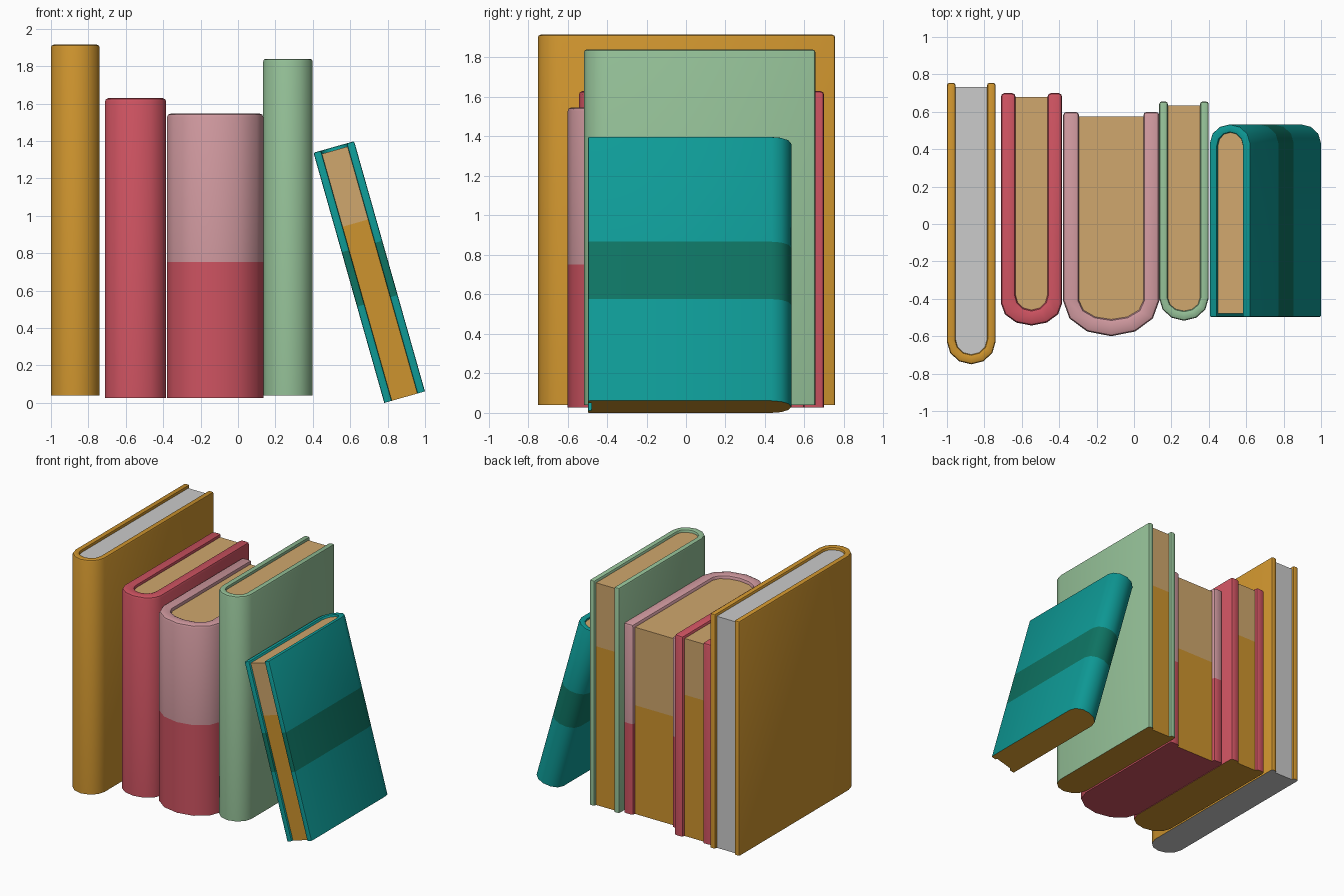
import bpy, bmesh, math
from mathutils import Vector

if "Cube" in bpy.data.objects:
    bpy.data.objects.remove(bpy.data.objects["Cube"])


def material(name, r, g, b):
    lin = [((c / 255 + 0.055) / 1.055) ** 2.4 if c > 10 else c / 255 / 12.92 for c in (r, g, b)]
    m = bpy.data.materials.new(name)
    m.diffuse_color = (*lin, 1)
    m.use_nodes = True
    m.node_tree.nodes["Principled BSDF"].inputs["Base Color"].default_value = m.diffuse_color
    return m


MUSTARD = material("mustard", 206, 148, 46)
RED = material("rose_red", 206, 83, 97)
PINK = material("dusty_pink", 208, 153, 159)
GREEN = material("sage_green", 148, 192, 151)
TEAL = material("teal", 14, 154, 150)
DARK = material("dark_green", 14, 116, 99)
TAN = material("paper_tan", 208, 167, 109)
GREY = material("paper_grey", 203, 203, 203)


def outline(width, back, tip, depth, n=6):
    """U-shaped line: straight sides and a rounded spine end."""
    s = math.copysign(1, back - tip)
    h = width / 2
    arc = [(-h * math.cos(math.pi * i / n), tip + s * depth * (1 - math.sin(math.pi * i / n)))
           for i in range(n + 1)]
    return [(-h, back)] + arc + [(h, back)]


def raise_profile(bm, height):
    """Extrude the flat profile upward."""
    res = bmesh.ops.extrude_face_region(bm, geom=bm.faces[:])
    verts = [v for v in res["geom"] if isinstance(v, bmesh.types.BMVert)]
    bmesh.ops.translate(bm, verts=verts, vec=(0, 0, height))
    bmesh.ops.recalc_face_normals(bm, faces=bm.faces[:])


def finish(name, bm, bands, cap, loc, tilt):
    """bands: (lower height, material) from bottom to top; cap colours the underside."""
    for z, _ in bands[1:]:
        bmesh.ops.bisect_plane(bm, geom=bm.verts[:] + bm.edges[:] + bm.faces[:],
                               plane_co=(0, 0, z), plane_no=(0, 0, 1))
    mats = list(dict.fromkeys([m for _, m in bands] + [cap]))
    bm.normal_update()
    for f in bm.faces:
        z = f.calc_center_median().z
        mat = [m for lo, m in bands if z >= lo - 1e-5][-1]
        if f.normal.z < -0.9:
            mat = cap
        f.material_index = mats.index(mat)
    me = bpy.data.meshes.new(name)
    bm.to_mesh(me)
    bm.free()
    for m in mats:
        me.materials.append(m)
    ob = bpy.data.objects.new(name, me)
    bpy.context.collection.objects.link(ob)
    ob.location = loc
    ob.rotation_euler = (0, tilt, 0)
    bpy.ops.object.select_all(action='DESELECT')
    ob.select_set(True)
    bpy.context.view_layer.objects.active = ob
    bpy.ops.object.shade_smooth_by_angle(angle=math.radians(40))


def book(name, loc, width, back, tip, depth, height, thick, spine, inner_depth,
         cover, pages, cap, tilt=0, recess=0.022, round_r=0.014):
    s = math.copysign(1, back - tip)
    inner = (width - 2 * thick, tip + s * spine, inner_depth)
    # cover: U-shaped shell with rounded rim
    bm = bmesh.new()
    a = [bm.verts.new((x, y, 0)) for x, y in outline(width, back, tip, depth)]
    b = [bm.verts.new((x, y, 0)) for x, y in outline(inner[0], back, inner[1], inner[2])]
    for i in range(len(a) - 1):
        bm.faces.new((a[i], a[i + 1], b[i + 1], b[i]))
    raise_profile(bm, height)
    rim = [e for e in bm.edges if e.calc_face_angle(0) > 1.0
           and max(v.co.z for v in e.verts) > 0.01]
    bmesh.ops.bevel(bm, geom=rim, offset=round_r, segments=2, profile=0.5,
                    affect='EDGES', clamp_overlap=True)
    finish(name + "_cover", bm, cover, cap, loc, tilt)
    # pages: block filling the shell
    bm = bmesh.new()
    bm.faces.new([bm.verts.new((x, y, 0)) for x, y in
                  outline(inner[0], back - s * recess, inner[1], inner[2])])
    raise_profile(bm, height - recess)
    finish(name + "_pages", bm, pages, cap, loc, tilt)


# upright books, left to right
book("mustard_book", (-0.87, 0, 0.04), 0.26, 0.755, -0.75, 0.12, 1.875, 0.046, 0.052, 0.08,
     [(0, MUSTARD)], [(0, GREY)], GREY)
book("red_book", (-0.548, 0, 0.027), 0.328, 0.70, -0.543, 0.12, 1.603, 0.079, 0.083, 0.08,
     [(0, RED)], [(0, MUSTARD), (1.13, TAN)], MUSTARD, round_r=0.02)
book("pink_book", (-0.122, 0, 0.027), 0.515, 0.60, -0.60, 0.19, 1.52, 0.086, 0.09, 0.10,
     [(0, RED), (0.725, PINK)], [(0, MUSTARD), (0.87, TAN)], RED, recess=0.026, round_r=0.02)
book("green_book", (0.267, 0, 0.04), 0.264, 0.655, -0.517, 0.12, 1.80, 0.046, 0.052, 0.07,
     [(0, GREEN)], [(0, MUSTARD), (1.27, TAN)], MUSTARD)

# leaning book, spine toward the back
tilt = math.radians(-15.8)
width = 0.226
centre = Vector((0.782 + width / 2 * math.cos(tilt), 0, -width / 2 * math.sin(tilt)))
book("leaning_book", centre, width, -0.497, 0.533, 0.10, 1.39, 0.042, 0.043, 0.07,
     [(0, TEAL), (0.535, DARK), (0.837, TEAL)], [(0, MUSTARD), (0.967, TAN)], MUSTARD,
     tilt=tilt, recess=0.018, round_r=0.008)
